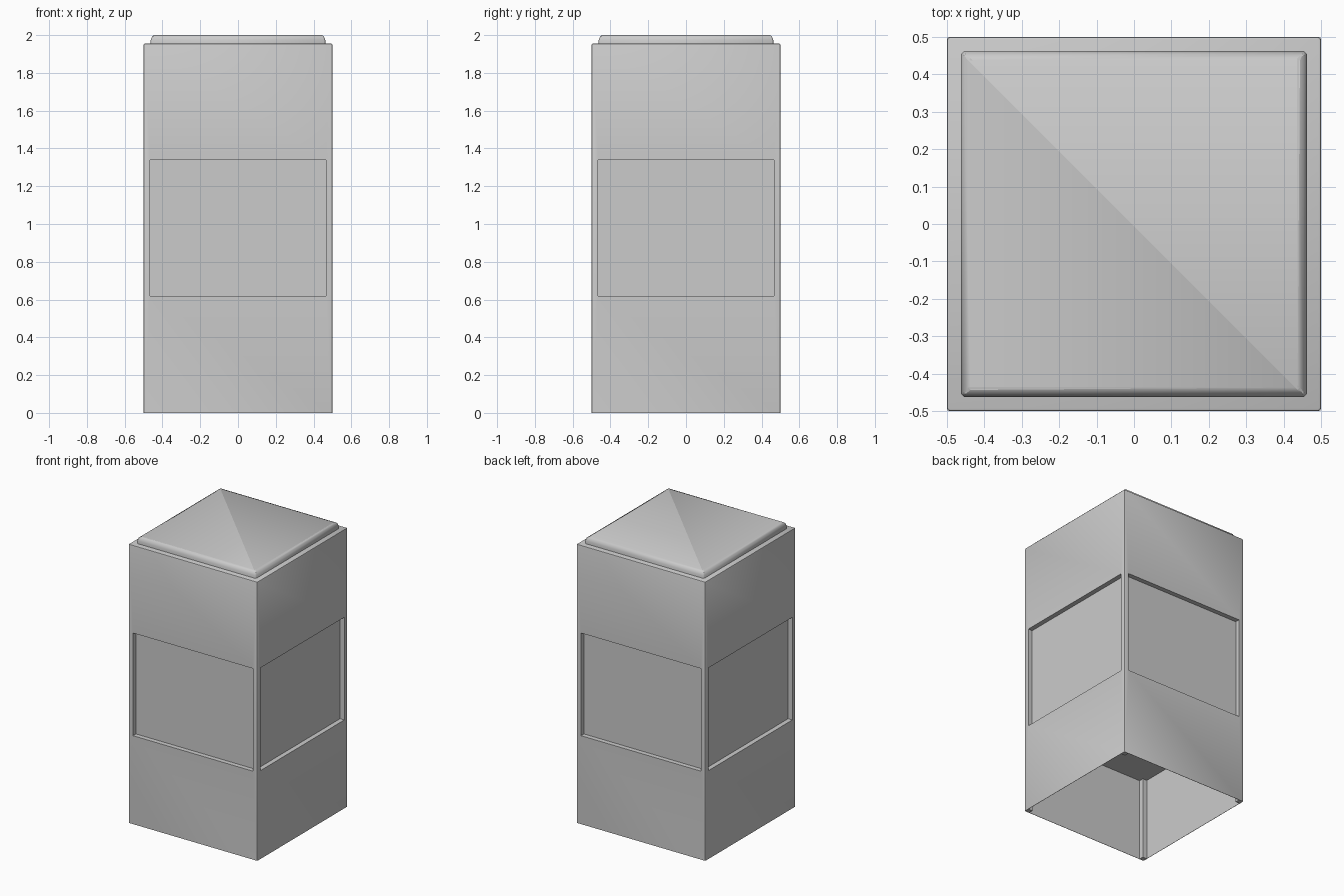
import bpy, bmesh

if "Cube" in bpy.data.objects:
    bpy.data.objects.remove(bpy.data.objects["Cube"])

def box(name, x, y, z0, z1, at=(0, 0)):
    """Box with half sizes x, y between heights z0 and z1."""
    bm = bmesh.new()
    bmesh.ops.create_cube(bm, size=2)
    for v in bm.verts:
        v.co = (at[0] + v.co.x * x, at[1] + v.co.y * y, z1 if v.co.z > 0 else z0)
    me = bpy.data.meshes.new(name)
    bm.to_mesh(me)
    bm.free()
    ob = bpy.data.objects.new(name, me)
    bpy.context.collection.objects.link(ob)
    return ob

def bevel(ob, width, segments, pick):
    """Bevel the edges chosen by pick(edge)."""
    bm = bmesh.new()
    bm.from_mesh(ob.data)
    bmesh.ops.bevel(bm, geom=[e for e in bm.edges if pick(e)], offset=width,
                    segments=segments, profile=0.5, affect='EDGES')
    bm.to_mesh(ob.data)
    bm.free()

def cut(ob, cutter):
    m = ob.modifiers.new(cutter.name, 'BOOLEAN')
    m.operation, m.solver, m.object = 'DIFFERENCE', 'EXACT', cutter
    bpy.context.view_layer.objects.active = ob
    bpy.ops.object.modifier_apply(modifier=m.name)
    bpy.data.objects.remove(cutter)

def smooth(ob, angle=0.6):
    bpy.ops.object.select_all(action='DESELECT')
    ob.select_set(True)
    bpy.context.view_layer.objects.active = ob
    bpy.ops.object.shade_smooth_by_angle(angle=angle)

H, IN = 0.5, 0.465           # outer half width, inside of the corner posts
Z0, Z1, TOP = 0.62, 1.34, 1.955

# casing with softened vertical and top edges
casing = box("casing", H, H, 0, TOP)
bevel(casing, 0.007, 2, lambda e: max(v.co.z for v in e.verts) > 1)

# window openings on all four sides
for s in (-1, 1):
    cut(casing, box("opening_x", 0.035, IN, Z0, Z1, (s * H, 0)))
    cut(casing, box("opening_y", IN, 0.035, Z0, Z1, (0, s * H)))

# hollow underside, leaving thin walls and corner posts
cut(casing, box("hollow_x", 0.498, IN, -0.1, 0.583))
cut(casing, box("hollow_y", IN, 0.498, -0.1, 0.583))
smooth(casing)

# window panes set behind the posts
for s in (-1, 1):
    for ax in (0, 1):
        at = (s * 0.463, 0) if ax == 0 else (0, s * 0.463)
        size = (0.004, IN) if ax == 0 else (IN, 0.004)
        pane = box("window_pane", *size, Z0, Z1, at)
        mat = bpy.data.materials.get("pane") or bpy.data.materials.new("pane")
        mat.diffuse_color = (0.8, 0.8, 0.8, 1)
        mat.use_nodes = True
        mat.node_tree.nodes["Principled BSDF"].inputs["Base Color"].default_value = mat.diffuse_color
        pane.data.materials.append(mat)

# raised lid with a rounded top rim
lid = box("lid", 0.462, 0.462, TOP - 0.01, 2.0)
bevel(lid, 0.008, 1, lambda e: abs(e.verts[0].co.z - e.verts[1].co.z) > 0.01)
bevel(lid, 0.025, 2, lambda e: all(v.co.z > 1.99 for v in e.verts))
smooth(lid, 1.0)
